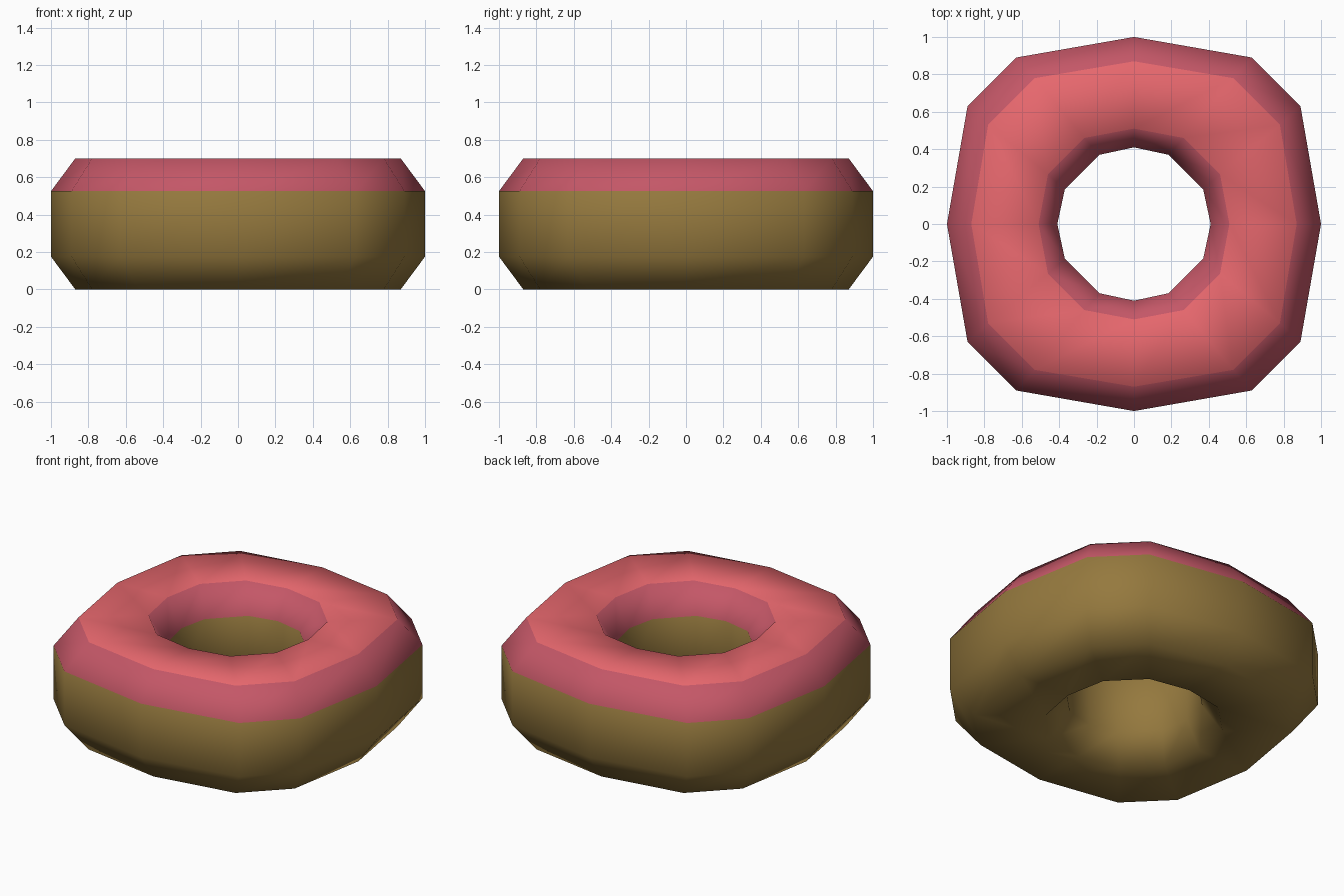
import bpy, bmesh

if "Cube" in bpy.data.objects:
    bpy.data.objects.remove(bpy.data.objects["Cube"])


def material(name, srgb):
    m = bpy.data.materials.new(name)
    lin = [((c / 255 + 0.055) / 1.055) ** 2.4 for c in srgb]
    m.diffuse_color = (*lin, 1.0)
    m.use_nodes = True
    m.node_tree.nodes["Principled BSDF"].inputs["Base Color"].default_value = m.diffuse_color
    return m


def ring_outline(r, a, b):
    """12-sided squarish outline: axis point (r, 0), corner points (a, b) and (b, a)."""
    pts, quarter = [], [(r, 0), (a, b), (b, a)]
    for _ in range(4):
        pts += quarter
        quarter = [(-y, x) for x, y in quarter]
    return pts


# outlines of the dough, from the outside to the hole
outer = ring_outline(1.0, 0.89, 0.63)
outer_rim = ring_outline(0.87, 0.78, 0.53)
inner_rim = ring_outline(0.51, 0.46, 0.265)
hole = ring_outline(0.41, 0.37, 0.185)

# cross-section loop: outline, height, colour of the band up to the next outline
section = [
    (outer, 0.175, 0), (outer, 0.525, 1), (outer_rim, 0.70, 2), (inner_rim, 0.70, 1),
    (hole, 0.525, 0), (hole, 0.175, 0), (inner_rim, 0.0, 0), (outer_rim, 0.0, 0),
]

# ring body with icing bands
bm = bmesh.new()
rings = [[bm.verts.new((x, y, z)) for x, y in pts] for pts, z, _ in section]
for i, (_, _, colour) in enumerate(section):
    lower, upper = rings[i], rings[(i + 1) % len(rings)]
    for j in range(12):
        k = (j + 1) % 12
        face = bm.faces.new((lower[j], lower[k], upper[k], upper[j]))
        face.material_index = colour
        face.smooth = True
bmesh.ops.recalc_face_normals(bm, faces=bm.faces[:])

mesh = bpy.data.meshes.new("iced_ring")
bm.to_mesh(mesh)
bm.free()
for name, rgb in (("dough", (149, 121, 62)), ("icing_edge", (196, 87, 103)),
                  ("icing_top", (230, 103, 109))):
    mesh.materials.append(material(name, rgb))
bpy.context.collection.objects.link(bpy.data.objects.new("iced_ring", mesh))
